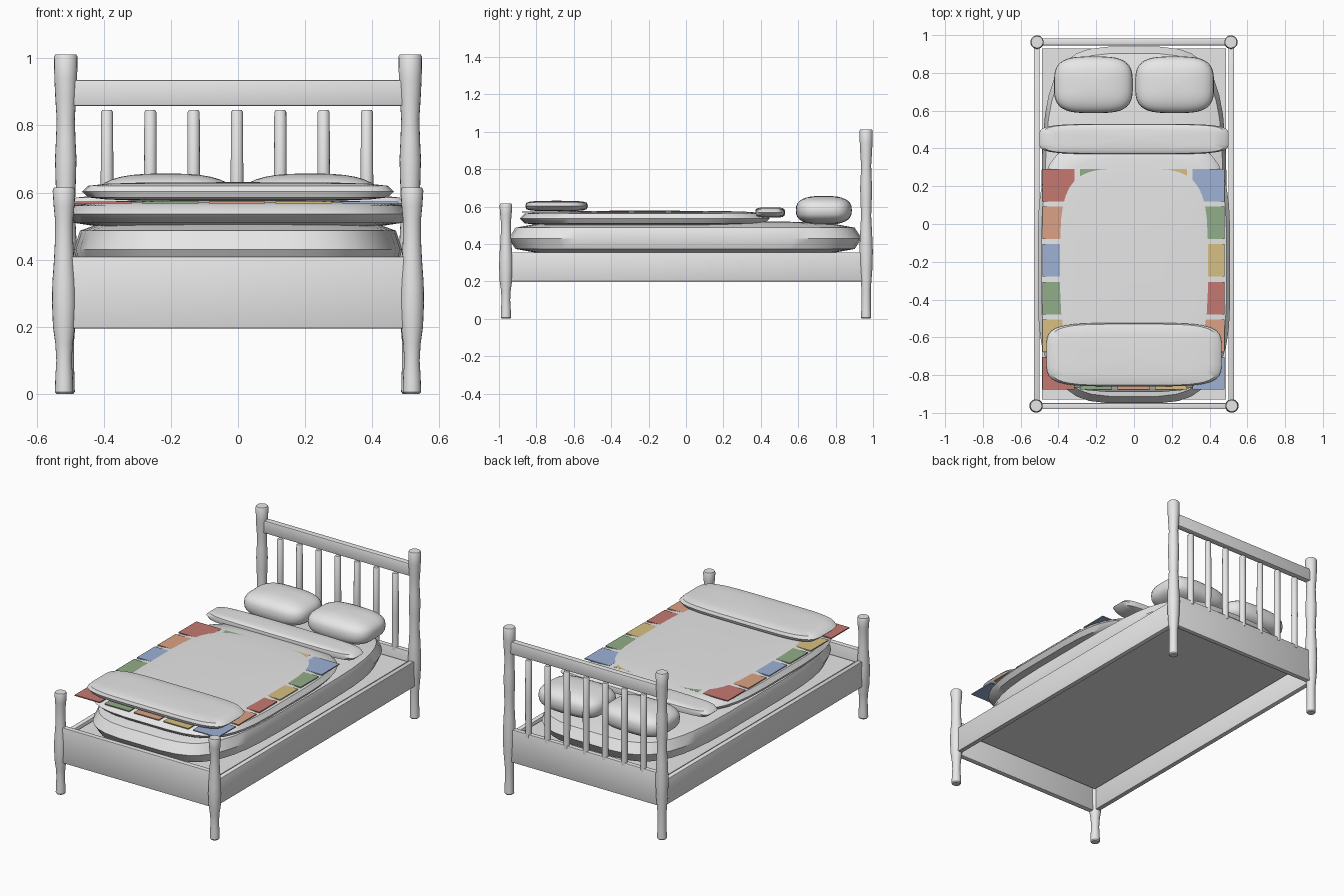
import bpy, bmesh, math

if "Cube" in bpy.data.objects:
    bpy.data.objects.remove(bpy.data.objects["Cube"])

def material(name, rgb):
    m = bpy.data.materials.new(name)
    m.diffuse_color = (*rgb, 1)
    m.use_nodes = True
    m.node_tree.nodes["Principled BSDF"].inputs["Base Color"].default_value = m.diffuse_color
    return m

GREY = material("plain_grey", (0.8, 0.8, 0.8))
PATCH = [material("patch_red", (0.56, 0.19, 0.16)),
         material("patch_orange", (0.72, 0.36, 0.24)),
         material("patch_blue", (0.34, 0.44, 0.66)),
         material("patch_green", (0.29, 0.42, 0.25)),
         material("patch_yellow", (0.69, 0.53, 0.23))]

def finish(name, bm, mat, angle=None):
    bmesh.ops.recalc_face_normals(bm, faces=bm.faces)
    me = bpy.data.meshes.new(name)
    bm.to_mesh(me)
    bm.free()
    me.materials.append(mat)
    ob = bpy.data.objects.new(name, me)
    bpy.context.collection.objects.link(ob)
    if angle:
        bpy.ops.object.select_all(action='DESELECT')
        ob.select_set(True)
        bpy.context.view_layer.objects.active = ob
        bpy.ops.object.shade_smooth_by_angle(angle=math.radians(angle))
    return ob

def box(name, lo, hi, mat=GREY, bevel=0):
    bm = bmesh.new()
    bmesh.ops.create_cube(bm, size=1)
    for v in bm.verts:
        v.co = [l + (c + 0.5) * (h - l) for c, l, h in zip(v.co, lo, hi)]
    if bevel:
        bmesh.ops.bevel(bm, geom=bm.edges[:], offset=bevel, segments=2,
                        profile=0.5, affect='EDGES')
    return finish(name, bm, mat, 30 if bevel else None)

def loft(name, rings, angle):
    """Skin closed rings of points, capping both ends."""
    bm = bmesh.new()
    vs = [[bm.verts.new(p) for p in r] for r in rings]
    n = len(vs[0])
    for a, b in zip(vs, vs[1:]):
        for i in range(n):
            j = (i + 1) % n
            bm.faces.new((a[i], a[j], b[j], b[i]))
    bm.faces.new(vs[0])
    bm.faces.new(vs[-1])
    return finish(name, bm, GREY, angle)

def turned(name, x, y, profile, n=20):
    rings = [[(x + r * math.cos(2 * math.pi * i / n),
               y + r * math.sin(2 * math.pi * i / n), z) for i in range(n)]
             for z, r in profile]
    return loft(name, rings, 40)

def spow(v, e):
    return math.copysign(abs(v) ** e, v)

def cushion(name, centre, half, e_plan=0.5, e_side=0.5, steps=8, n=40, angle=40):
    """Soft rounded block: superellipse plan and side profile."""
    rings = []
    for k in range(steps + 1):
        a = math.pi * (k / steps - 0.5) * 0.998
        r, z = spow(math.cos(a), e_side), spow(math.sin(a), e_side)
        rings.append([(centre[0] + half[0] * r * spow(math.cos(t), e_plan),
                       centre[1] + half[1] * r * spow(math.sin(t), e_plan),
                       centre[2] + half[2] * z)
                      for t in (2 * math.pi * (i + 0.5) / n for i in range(n))])
    return loft(name, rings, angle)

# Turned corner posts
FRONT = [(0, .022), (.006, .027), (.05, .026), (.1, .023), (.15, .026), (.2, .033),
         (.27, .036), (.33, .035), (.4, .03), (.46, .027), (.52, .027), (.56, .031),
         (.605, .034), (.615, .03)]
BACK = [(0, .022), (.006, .027), (.08, .025), (.16, .025), (.26, .033), (.36, .036),
        (.46, .032), (.55, .027), (.63, .03), (.7, .032), (.76, .029), (.82, .027),
        (.88, .031), (.94, .034), (1.005, .035), (1.012, .031)]
for s, side in ((-1, "left"), (1, "right")):
    turned(f"front_post_{side}", s * .518, -.963, FRONT)
    turned(f"back_post_{side}", s * .513, .963, BACK)
    # Side rails
    x0, x1 = sorted((s * .5, s * .53))
    box(f"side_rail_{side}", (x0, -.95, .2), (x1, .95, .355), bevel=.004)
    # Pillows
    cushion(f"pillow_{side}", (s * .215, .737, .58), (.209, .15, .077),
            .6, .75, 16, angle=60)

# Footboard, headboard rails and slat base
box("footboard", (-.51, -.98, .195), (.51, -.948, .41), bevel=.004)
box("headboard_lower_rail", (-.51, .948, .2), (.51, .978, .4), bevel=.004)
box("headboard_top_rail", (-.51, .945, .858), (.51, .983, .935), bevel=.006)
box("base_panel", (-.487, -.928, .325), (.487, .93, .345))

# Headboard spindles
for i in range(7):
    turned(f"spindle_{i + 1}", -.39 + .129 * i, .963,
           [(.38, .018), (.6, .019), (.84, .018), (.846, .014)], 14)

# Bedding
cushion("mattress", (0, -.005, .43), (.49, .945, .092))
cushion("quilt", (0, -.22, .536), (.51, .67, .042))
cushion("sheet_fold", (0, .45, .568), (.502, .08, .028), .4)
cushion("folded_throw", (0, -.692, .603), (.465, .168, .028), .42)

# Patchwork squares, colours cycling by row and column
for row in range(6):
    for col in range(5):
        x, y = -.4 + .1985 * col, .205 - .199 * row
        box(f"quilt_patch_{row + 1}_{col + 1}", (x - .084, y - .086, .567),
            (x + .084, y + .086, .573), PATCH[(row + 3 * col) % 5])
